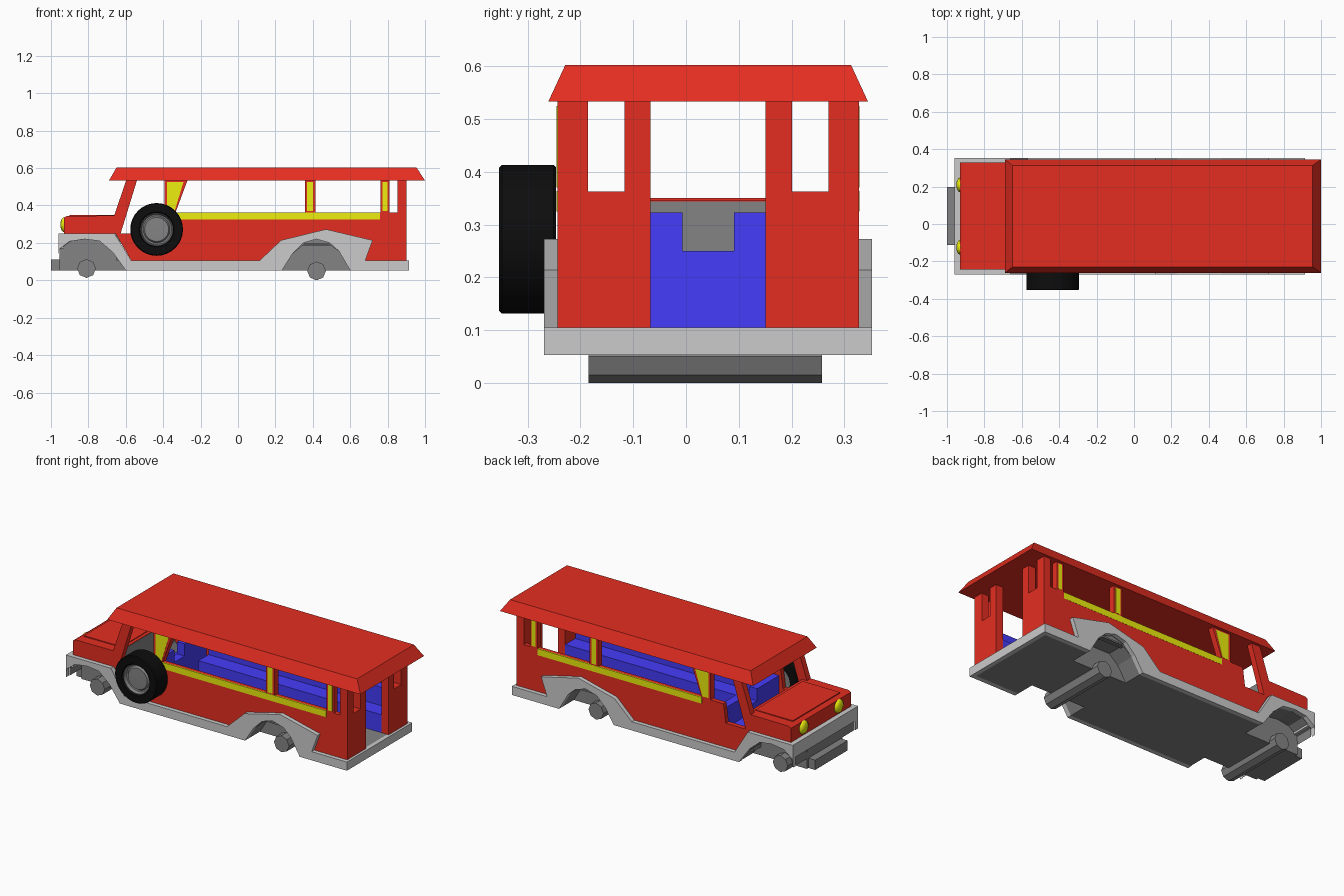
import bpy, bmesh, math
from mathutils import Vector

if "Cube" in bpy.data.objects:
    bpy.data.objects.remove(bpy.data.objects["Cube"])

CY = 0.042  # centre line of the vehicle (the spare wheel shifts the overall box)


def material(name, rgb):
    m = bpy.data.materials.new(name)
    m.diffuse_color = (*rgb, 1)
    m.use_nodes = True
    m.node_tree.nodes["Principled BSDF"].inputs["Base Color"].default_value = m.diffuse_color
    return m


RED = material("red_paint", (0.78, 0.027, 0.015))
YELLOW = material("yellow_paint", (0.84, 0.86, 0.004))
BLUE = material("blue_seat", (0.06, 0.045, 0.95))
BLACK = material("black_rubber", (0.004, 0.004, 0.004))
LIGHT = material("light_grey", (0.64, 0.64, 0.64))
GREY = material("mid_grey", (0.23, 0.23, 0.23))


def finish(name, bm, mat, smooth=False):
    bmesh.ops.remove_doubles(bm, verts=bm.verts, dist=1e-5)
    bmesh.ops.recalc_face_normals(bm, faces=bm.faces)
    me = bpy.data.meshes.new(name)
    bm.to_mesh(me)
    bm.free()
    ob = bpy.data.objects.new(name, me)
    bpy.context.collection.objects.link(ob)
    me.materials.append(mat)
    if smooth:
        bpy.ops.object.select_all(action='DESELECT')
        ob.select_set(True)
        bpy.context.view_layer.objects.active = ob
        bpy.ops.object.shade_smooth_by_angle(angle=math.radians(35))
    return ob


def prism(name, pts, y0, y1, mat):
    """Side outline (x, z) extruded across y, measured from the centre line."""
    bm = bmesh.new()
    face = bm.faces.new([bm.verts.new((x, CY + y0, z)) for x, z in pts])
    ext = bmesh.ops.extrude_face_region(bm, geom=[face])
    moved = [v for v in ext["geom"] if isinstance(v, bmesh.types.BMVert)]
    bmesh.ops.translate(bm, verts=moved, vec=(0, y1 - y0, 0))
    return finish(name, bm, mat)


def box(name, x0, x1, y0, y1, z0, z1, mat):
    return prism(name, [(x0, z0), (x1, z0), (x1, z1), (x0, z1)], y0, y1, mat)


def both(fn, name, *args):
    """Build the part on the left and, mirrored, on the right."""
    for s, side in ((-1, "left"), (1, "right")):
        a = list(args)
        i = 1 if fn is prism else 2
        a[i], a[i + 1] = s * a[i], s * a[i + 1]
        fn(f"{name}_{side}", *a)


def lathe(name, profile, x, z, n, mat, smooth=True):
    """Closed (radius, y) profile turned round an axis along y."""
    bm = bmesh.new()
    rings = []
    for i in range(n):
        a = 2 * math.pi * i / n
        rings.append([bm.verts.new((x + r * math.cos(a), y, z + r * math.sin(a))) for r, y in profile])
    m = len(profile)
    for i in range(n):
        p, q = rings[i], rings[(i + 1) % n]
        for j in range(m):
            k = (j + 1) % m
            if profile[j][0] == 0 and profile[k][0] == 0:
                continue
            bm.faces.new((p[j], p[k], q[k], q[j]))
    return finish(name, bm, mat, smooth)


# Fenders and running boards
front_arch = [(-0.96, 0.115), (-0.957, 0.165), (-0.90, 0.208), (-0.82, 0.22),
              (-0.74, 0.21), (-0.67, 0.15), (-0.60, 0.053)]
rear_arch = [(0.235, 0.053), (0.29, 0.14), (0.35, 0.2), (0.42, 0.22),
             (0.49, 0.2), (0.54, 0.155), (0.60, 0.053)]
front_top = [(-0.57, 0.105), (-0.66, 0.25), (-0.96, 0.25)]
both(prism, "fender", front_arch + rear_arch + [
    (0.915, 0.053), (0.915, 0.105), (0.68, 0.105), (0.72, 0.214),
    (0.47, 0.273), (0.23, 0.214), (0.115, 0.105)] + front_top, 0.284, 0.311, LIGHT)
box("front_apron", -0.96, -0.93, -0.284, 0.284, 0.17, 0.25, LIGHT)
box("rear_sill", 0.89, 0.915, -0.284, 0.284, 0.053, 0.105, LIGHT)

# Floor sides with wheel wells, lined below seat height
low_arch = [(x, min(z, 0.19)) for x, z in rear_arch]
both(prism, "wheel_well", [(x + 0.004, z) for x, z in front_arch] + low_arch + [
    (0.89, 0.053), (0.89, 0.105), (0.60, 0.105), (0.545, 0.199), (0.31, 0.199),
    (0.24, 0.105), (-0.57, 0.105), (-0.66, 0.249), (-0.95, 0.249)], 0.17, 0.284, GREY)
both(prism, "well_inner_wall", low_arch, 0.155, 0.17, GREY)
both(box, "well_arch_back", 0.31, 0.53, 0.259, 0.275, 0.185, 0.24, GREY)

# Floor, engine block and bumper
box("floor", -0.955, 0.89, -0.17, 0.17, 0.053, 0.105, GREY)
box("engine_bay", -0.955, -0.64, -0.17, 0.17, 0.105, 0.249, GREY)
box("bumper", -1.0, -0.955, -0.155, 0.155, 0.053, 0.112, GREY)
box("dashboard", -0.65, -0.628, -0.25, 0.25, 0.105, 0.344, GREY)

# Axles
for name, x, z in (("front_axle", -0.81, 0.063), ("rear_axle", 0.42, 0.05)):
    lathe(name, [(0, -0.185), (0.05, -0.185), (0.05, 0.258), (0, 0.258)],
          x, z, 8, GREY, smooth=False)

# Hood with raised panel, and headlights
prism("hood", [(-0.93, 0.25), (-0.63, 0.25), (-0.63, 0.346), (-0.915, 0.344), (-0.93, 0.335)],
      -0.286, 0.286, RED)
box("hood_panel", -0.9, -0.65, -0.225, 0.225, 0.34, 0.35, RED)
for s, side in ((-1, "left"), (1, "right")):
    bm = bmesh.new()
    bmesh.ops.create_uvsphere(bm, u_segments=12, v_segments=8, radius=0.04)
    bmesh.ops.scale(bm, verts=bm.verts, vec=(0.5, 1, 1))
    bmesh.ops.translate(bm, verts=bm.verts, vec=(-0.93, CY + s * 0.167, 0.297))
    finish(f"headlight_{side}", bm, YELLOW, True)

# Body sides with the door notch at the front
both(prism, "body_side", [
    (-0.57, 0.105), (0.255, 0.105), (0.285, 0.15), (0.35, 0.208), (0.42, 0.228),
    (0.49, 0.208), (0.545, 0.165), (0.58, 0.105), (0.9, 0.105), (0.9, 0.363),
    (-0.48, 0.363), (-0.495, 0.25), (-0.655, 0.25)], 0.258, 0.286, RED)
both(box, "side_band", -0.335, 0.76, 0.28, 0.287, 0.325, 0.3635, YELLOW)

# Pillars
both(prism, "windshield_pillar", [
    (-0.69, 0.25), (-0.628, 0.25), (-0.606, 0.32), (-0.54, 0.535), (-0.598, 0.535),
    (-0.662, 0.345)], 0.25, 0.286, RED)
pillars = {
    "front_pillar": [(-0.393, 0.36), (-0.335, 0.36), (-0.27, 0.535), (-0.393, 0.535)],
    "middle_pillar": [(0.357, 0.36), (0.415, 0.36), (0.415, 0.535), (0.357, 0.535)],
    "back_pillar": [(0.763, 0.36), (0.811, 0.36), (0.811, 0.535), (0.763, 0.535)],
}
for name, pts in pillars.items():
    both(prism, name, pts, 0.25, 0.286, RED)
    c = sum((Vector(p) for p in pts), Vector((0, 0))) / 4
    w = 0.72 if name == "front_pillar" else 0.55
    inset = [(c.x + (x - c.x) * w, c.y + (z - c.y) * 0.88) for x, z in pts]
    both(prism, name + "_panel", inset, 0.28, 0.287, YELLOW)

# Rear panels and window posts either side of the doorway
both(box, "rear_panel", 0.853, 0.9, 0.109, 0.286, 0.105, 0.363, RED)
both(box, "rear_outer_post", 0.853, 0.9, 0.228, 0.286, 0.36, 0.535, RED)
both(box, "rear_inner_post", 0.853, 0.9, 0.109, 0.159, 0.36, 0.535, RED)

# Roof with sloping edges
bm = bmesh.new()
for x0, x1, w, z in ((-0.69, 1.0, 0.303, 0.533), (-0.65, 0.955, 0.271, 0.602)):
    for x, y in ((x0, -w), (x1, -w), (x1, w), (x0, w)):
        bm.verts.new((x, CY + y, z))
bmesh.ops.convex_hull(bm, input=bm.verts)
bmesh.ops.dissolve_limit(bm, angle_limit=0.01, verts=bm.verts, edges=bm.edges)
finish("roof", bm, RED)

# Side benches
both(box, "bench_front", -0.37, 0.853, 0.109, 0.125, 0.105, 0.2, BLUE)
both(box, "bench_seat", -0.37, 0.853, 0.109, 0.258, 0.2, 0.213, BLUE)
both(box, "bench_back", -0.37, 0.853, 0.205, 0.258, 0.213, 0.323, BLUE)

# Front seats
box("front_seat_cushion", -0.55, -0.46, -0.258, 0.258, 0.105, 0.2, BLUE)
box("front_seat_base", -0.47, -0.42, -0.258, 0.258, 0.105, 0.25, BLUE)
both(box, "front_seat_back", -0.47, -0.42, 0.049, 0.258, 0.25, 0.323, BLUE)

# Spare wheel on the front side
lathe("spare_tyre", [(0.086, -0.342), (0.094, -0.354), (0.136, -0.354), (0.141, -0.349),
                     (0.141, -0.251), (0.136, -0.246), (0.086, -0.246)],
      -0.435, 0.272, 32, BLACK)
lathe("spare_hub", [(0, -0.338), (0.064, -0.336), (0.072, -0.324), (0.08, -0.326),
                    (0.086, -0.345), (0.09, -0.345), (0.09, -0.25), (0, -0.25)],
      -0.435, 0.272, 32, GREY)
